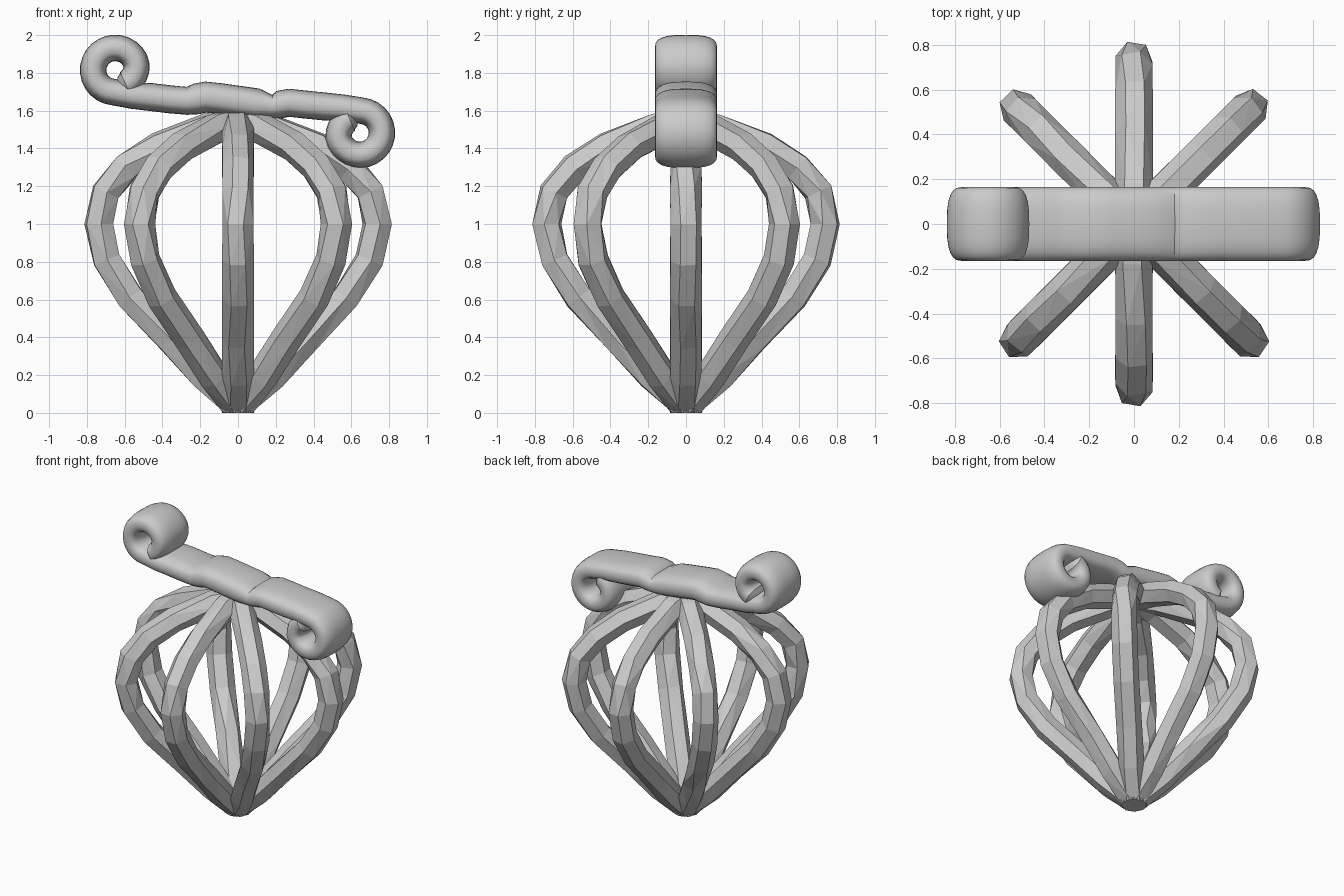
import bpy, bmesh, random
from math import sin, cos, pi, radians
from mathutils import Vector

if "Cube" in bpy.data.objects:
    bpy.data.objects.remove(bpy.data.objects["Cube"])
random.seed(4)

grey = bpy.data.materials.new("light_grey")
grey.use_nodes = True
grey.diffuse_color = (0.6, 0.6, 0.6, 1)
grey.node_tree.nodes["Principled BSDF"].inputs["Base Color"].default_value = (0.6, 0.6, 0.6, 1)


def skin(name, rings):
    """Bridge a list of vertex rings into a capped tube."""
    bm = bmesh.new()
    loops = [[bm.verts.new(p) for p in ring] for ring in rings]
    n = len(loops[0])
    for a, b in zip(loops, loops[1:]):
        for i in range(n):
            j = (i + 1) % n
            bm.faces.new((a[i], a[j], b[j], b[i]))
    bm.faces.new(loops[0])
    bm.faces.new(loops[-1])
    bmesh.ops.recalc_face_normals(bm, faces=bm.faces)
    mesh = bpy.data.meshes.new(name)
    bm.to_mesh(mesh)
    bm.free()
    mesh.materials.append(grey)
    obj = bpy.data.objects.new(name, mesh)
    bpy.context.collection.objects.link(obj)
    return obj


def tangent(path, i):
    return (path[min(i + 1, len(path) - 1)] - path[max(i - 1, 0)]).normalized()


# Cage ribs: rough six-sided bars, (radius, height) centre line
RIB = [(0.18, 0.19), (0.36, 0.39), (0.57, 0.61), (0.695, 0.81), (0.737, 1.0),
       (0.70, 1.17), (0.59, 1.30), (0.42, 1.41), (0.16, 1.51), (0, 1.54)]
path = [Vector((r, 0, z)) for r, z in RIB]
for k in range(8):
    ang = k * pi / 4
    out, side = Vector((cos(ang), sin(ang), 0)), Vector((-sin(ang), cos(ang), 0))
    # flat foot on the ground, then the jittered rings
    rings = [[out * 0.08 * sin(s * pi / 3) + side * 0.085 * cos(s * pi / 3) for s in range(6)]]
    for i, p in enumerate(path):
        t = tangent(path, i)
        twist = random.uniform(-0.22, 0.22)
        ring = []
        for s in range(6):
            a = s * pi / 3 + twist
            u, v = 0.082 * sin(a), 0.084 * cos(a)
            ring.append(out * (p.x + t.z * u) + side * v + Vector((0, 0, p.z - t.x * u)))
        rings.append(ring)
    rib = skin(f"cage_rib_{k + 1}", rings)
    # split the bent quads so that the bars look chiselled
    bm = bmesh.new()
    bm.from_mesh(rib.data)
    bmesh.ops.triangulate(bm, faces=[f for f in bm.faces if len(f.verts) == 4])
    bm.to_mesh(rib.data)
    bm.free()

# Scroll bar: one wide band curling up on the right and down on the left
def curl(cx, cz, start, turn):
    pts = []
    for i in range(27):
        f = i / 26
        a = radians(start - turn * f)
        r = 0.117 - 0.035 * max(0, f - 0.72) / 0.28
        pts.append(Vector((cx + r * cos(a), 0, cz + r * sin(a))))
    return pts

BAR = [(-0.56, 1.68), (-0.46, 1.672), (-0.36, 1.66), (-0.27, 1.652), (-0.22, 1.662),
       (-0.17, 1.672), (-0.1, 1.664), (0, 1.65), (0.1, 1.636), (0.18, 1.622),
       (0.22, 1.632), (0.27, 1.642), (0.36, 1.632), (0.46, 1.622), (0.56, 1.615)]
right_curl = curl(-0.65, 1.815, -95, 345)
left_curl = curl(0.645, 1.483, 85, 345)
band = right_curl[::-1] + [Vector((x, 0, z)) for x, z in BAR] + left_curl

def power(c, e):
    return abs(c) ** e * (1 if c > 0 else -1)

rings = []
for i, p in enumerate(band):
    t = tangent(band, i)
    normal = Vector((-t.z, 0, t.x))
    ends = min(i, len(band) - 1 - i)
    size = (0.62, 0.85)[ends] if ends < 2 else 1
    half = 0.07
    if abs(p.x) < 0.5 and 26 < i < 42:
        half = 0.082 if -0.24 < p.x < 0.13 else 0.074
        if 0.15 < p.x < 0.2:
            half = 0.062
    rings.append([p + normal * half * size * power(sin(a), 0.72)
                  + Vector((0, 0.165 * size * power(cos(a), 0.72), 0))
                  for a in [2 * pi * s / 24 for s in range(24)]])
scroll = skin("scroll_bar", rings)

bpy.ops.object.select_all(action='DESELECT')
scroll.select_set(True)
bpy.context.view_layer.objects.active = scroll
bpy.ops.object.shade_smooth_by_angle(angle=radians(45))
